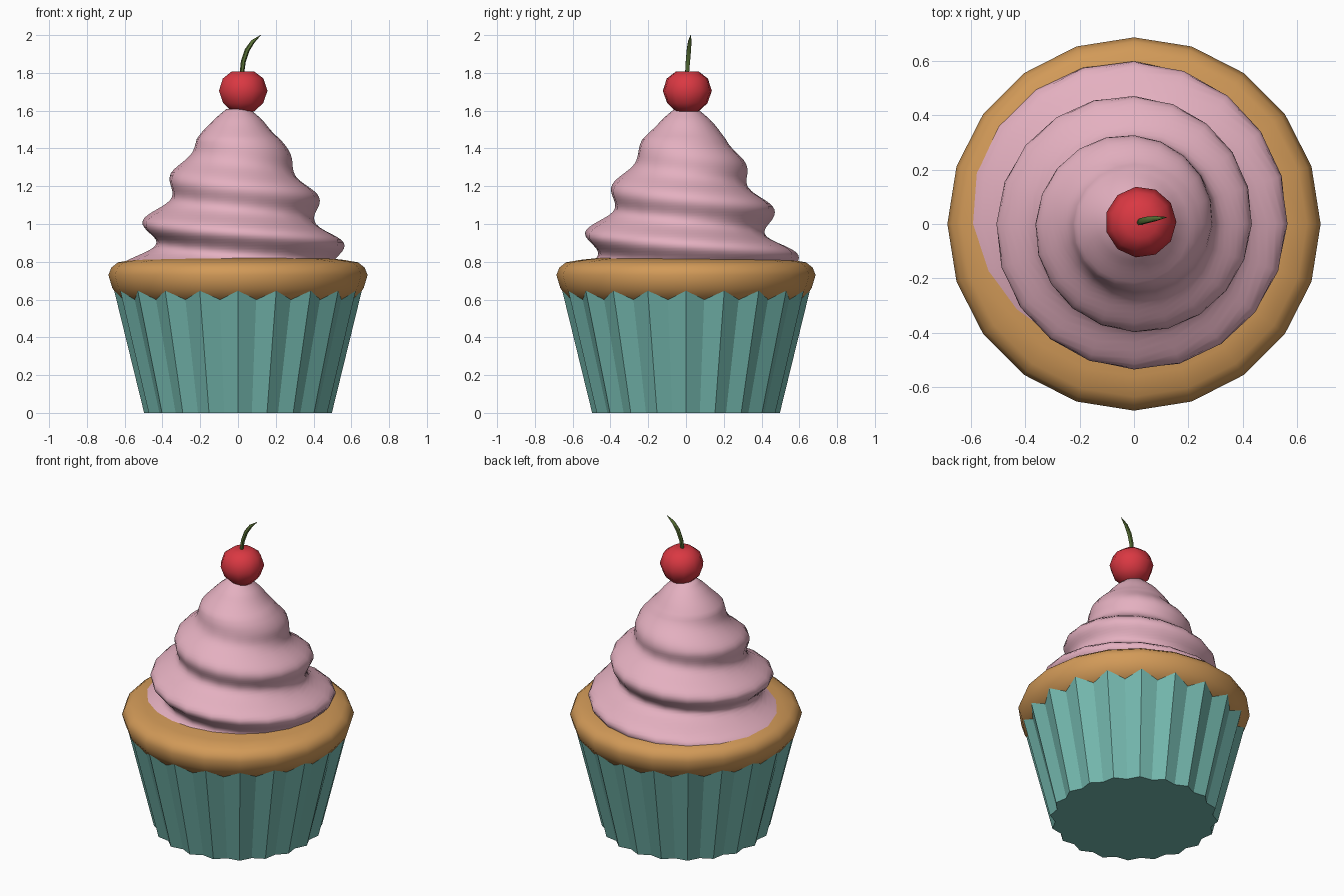
import bpy, bmesh
from math import sin, cos, pi, tau, radians

if "Cube" in bpy.data.objects:
    bpy.data.objects.remove(bpy.data.objects["Cube"], do_unlink=True)


def material(name, rgb):
    m = bpy.data.materials.new(name)
    m.use_nodes = True
    lin = [((c / 255 + 0.055) / 1.055) ** 2.4 for c in rgb] + [1.0]
    m.diffuse_color = lin
    m.node_tree.nodes["Principled BSDF"].inputs["Base Color"].default_value = lin
    return m


teal = material("teal paper", (116, 184, 174))
brown = material("golden sponge", (210, 154, 88))
pink = material("pink icing", (228, 176, 192))
red = material("cherry red", (218, 56, 66))
green = material("stem green", (86, 110, 52))


def finish(obj, mat, angle=None):
    obj.data.materials.clear()
    obj.data.materials.append(mat)
    if angle:
        bpy.ops.object.select_all(action="DESELECT")
        obj.select_set(True)
        bpy.context.view_layer.objects.active = obj
        bpy.ops.object.shade_smooth_by_angle(angle=radians(angle))


def lathe(name, heights, sides, radius, mat, angle=None, centre=(0, 0)):
    """Closed solid of rings, bottom up; radius(row, turn) shapes each ring."""
    bm = bmesh.new()
    rings = []
    for row, z in enumerate(heights):
        ring = []
        for i in range(sides):
            r = radius(row, i / sides)
            a = tau * i / sides
            ring.append(bm.verts.new((centre[0] + r * cos(a), centre[1] + r * sin(a), z)))
        rings.append(ring)
    for low, high in zip(rings, rings[1:]):
        for i in range(sides):
            j = (i + 1) % sides
            bm.faces.new((low[i], low[j], high[j], high[i]))
    bm.faces.new(rings[0][::-1])
    bm.faces.new(rings[-1])
    mesh = bpy.data.meshes.new(name)
    bm.to_mesh(mesh)
    bm.free()
    obj = bpy.data.objects.new(name, mesh)
    bpy.context.collection.objects.link(obj)
    finish(obj, mat, angle)
    return obj


def profile_lathe(name, profile, sides, mat, angle, centre=(0, 0)):
    return lathe(name, [z for r, z in profile], sides,
                 lambda row, turn: profile[row][0], mat, angle, centre)


def blend(points, z):
    """Piecewise linear lookup."""
    if z <= points[0][0]:
        return points[0][1]
    for (z0, v0), (z1, v1) in zip(points, points[1:]):
        if z <= z1:
            return v0 + (v1 - v0) * (z - z0) / (z1 - z0)
    return points[-1][1]


# Pleated paper wrapper, ridges and valleys alternating
PLEATS = 20
WRAP_Z = (0, 0.66)


def pleat(row, turn):
    ridge = round(turn * PLEATS * 2) % 2 == 0
    return (0.497 if ridge else 0.467) + 0.245 * WRAP_Z[row]


lathe("wrapper", WRAP_Z, PLEATS * 2, pleat, teal)

# Sponge top bulging over the wrapper
profile_lathe("cake", [(0.45, 0.57), (0.615, 0.59), (0.665, 0.66), (0.686, 0.73),
                       (0.67, 0.77), (0.635, 0.797), (0.56, 0.81), (0.42, 0.825),
                       (0.1, 0.825)], 20, brown, 50)

# Piped icing: a cone whose ridge winds down in a helix
PITCH = 0.25
OUTER = [(0.78, 0.625), (0.9, 0.56), (1.01, 0.51), (1.15, 0.425), (1.27, 0.355),
         (1.38, 0.275), (1.45, 0.23), (1.5, 0.18), (1.56, 0.12), (1.61, 0.06)]
DEPTH = [(0.92, 0.13), (1.02, 0.1), (1.26, 0.06), (1.4, 0.03), (1.55, 0)]
NOTCH = 0.46
ICING_Z = [0.74 + 0.87 * k / 54 for k in range(55)]


def swirl(row, turn):
    z = ICING_Z[row]
    u = ((z - 1.15 + PITCH * turn) / PITCH) % 1
    phase = u / NOTCH if u < NOTCH else 1 + (u - NOTCH) / (1 - NOTCH)
    return blend(OUTER, z) - blend(DEPTH, z) * (0.5 - 0.5 * cos(pi * phase))


lathe("icing", ICING_Z, 20, swirl, pink, 70)

# Cherry
profile_lathe("cherry", [(0.06, 1.595), (0.108, 1.64), (0.131, 1.705), (0.11, 1.77),
                         (0.06, 1.808)], 11, red, 70, (0.025, 0.007))

# Curved tapering stem
curve = bpy.data.curves.new("stem", "CURVE")
curve.dimensions = "3D"
curve.bevel_depth = 0.013
curve.bevel_resolution = 1
curve.use_fill_caps = True
path = [(0.02, 0.005, 1.79, 0.9), (0.028, 0.01, 1.86, 1), (0.048, 0.015, 1.92, 1),
        (0.078, 0.02, 1.965, 0.8), (0.12, 0.025, 2.0, 0.1)]
spline = curve.splines.new("POLY")
spline.points.add(len(path) - 1)
for p, (x, y, z, thick) in zip(spline.points, path):
    p.co = (x, y, z, 1)
    p.radius = thick
stem = bpy.data.objects.new("stem", curve)
bpy.context.collection.objects.link(stem)
bpy.ops.object.select_all(action="DESELECT")
stem.select_set(True)
bpy.context.view_layer.objects.active = stem
bpy.ops.object.convert(target="MESH")
finish(bpy.context.view_layer.objects.active, green, 60)
